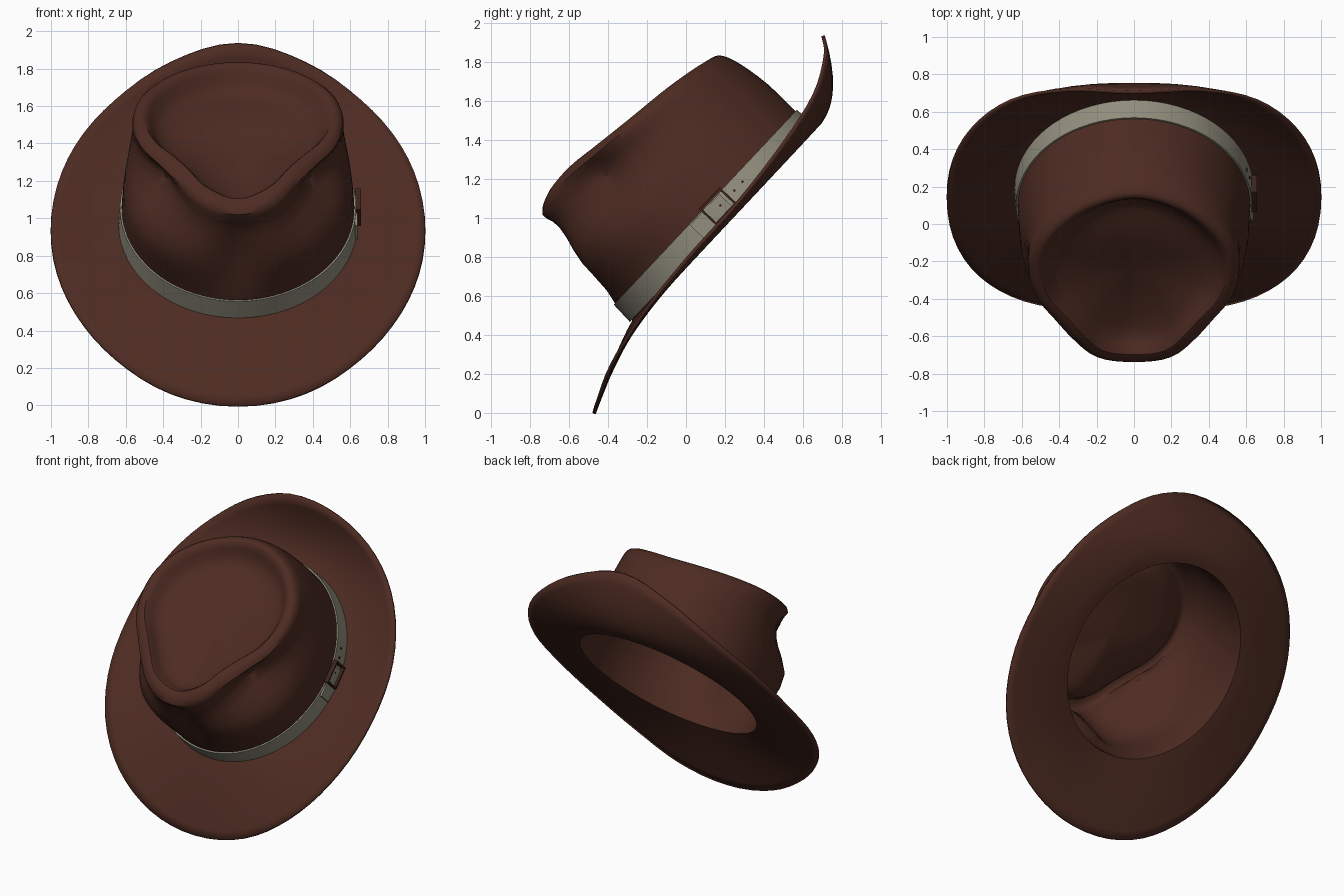
import bpy, math
from mathutils import Vector

if "Cube" in bpy.data.objects:
    bpy.data.objects.remove(bpy.data.objects["Cube"])

N = 72            # columns around the hat
TILT = math.atan2(0.729, 0.685)
CT, ST = math.cos(TILT), math.sin(TILT)


def material(name, rgb):
    m = bpy.data.materials.new(name)
    m.diffuse_color = (*rgb, 1)
    m.use_nodes = True
    m.node_tree.nodes["Principled BSDF"].inputs["Base Color"].default_value = m.diffuse_color
    return m


felt = material("brown_felt", (0.075, 0.0245, 0.016))
ribbon = material("grey_ribbon", (0.29, 0.275, 0.21))
metal = material("dark_buckle", (0.045, 0.017, 0.012))


def place(x, v, w):
    """Hat space (side, front-to-back, crown height) to the tilted world."""
    return Vector((x, 0.19 + CT * v - ST * w, 0.97 + ST * v + CT * w))


def cat(p0, p1, p2, p3, t):
    return 0.5 * (2 * p1 + (p2 - p0) * t + (2 * p0 - 5 * p1 + 4 * p2 - p3) * t * t
                  + (3 * p1 - p0 - 3 * p2 + p3) * t ** 3)


def around(table, a):
    """Smooth lookup in a table given every 20 degrees from front to back."""
    a = abs((a + math.pi) % (2 * math.pi) - math.pi)
    f = math.degrees(a) / 20
    i = min(int(f), 8)

    def g(k):
        k = abs(k)
        return table[k if k <= 9 else 18 - k]
    return cat(g(i - 1), g(i), g(i + 1), g(i + 2), f - i)


def base_r(a):
    return 1 / math.hypot(math.sin(a) / 0.625, math.cos(a) / 0.68)


def mesh_object(name, verts, faces, mat):
    me = bpy.data.meshes.new(name)
    me.from_pydata([place(*v) for v in verts], [], faces)
    me.materials.append(mat)
    me.update()
    ob = bpy.data.objects.new(name, me)
    bpy.context.collection.objects.link(ob)
    return ob


def smooth(ob, deg):
    bpy.ops.object.select_all(action='DESELECT')
    ob.select_set(True)
    bpy.context.view_layer.objects.active = ob
    bpy.ops.object.shade_smooth_by_angle(angle=math.radians(deg))


def ring_faces(rows, closed=False):
    return [(i * N + j, i * N + (j + 1) % N,
             ((i + 1) % rows) * N + (j + 1) % N, ((i + 1) % rows) * N + j)
            for i in range(rows if closed else rows - 1) for j in range(N)]


# Radii and heights every 20 degrees, front to back
MID = (.65, .672, .668, .632, .605, .605, .625, .645, .668, .68)
UPPER = (.61, .59, .505, .445, .505, .572, .612, .635, .65, .66)
LIP = (.60, .57, .505, .49, .53, .57, .602, .612, .62, .628)
LIP_W = (.735, .762, .77, .755, .735, .71, .685, .655, .627, .612)
RIM_W = (-.176, -.145, -.07, -.01, .02, .03, .065, .12, .215, .292)


def crown_controls(a):
    lip, lw = around(LIP, a), around(LIP_W, a)
    b = base_r(a)
    d = min(a, 2 * math.pi - a)
    crease = math.exp(-(math.degrees(d) / 9) ** 2)       # front centre fold
    lip_in = .05 + .04 * (1 + math.cos(a)) / 2
    return [(b, 0), (b * .995, .125), (around(MID, a) - .05 * crease, lw * .52),
            (around(UPPER, a) - .03 * crease, lw * .80), (lip, lw * .965),
            (lip - lip_in, lw + .004),
            (lip * .74, lw - .08), (lip * .42, lw * .3 + .38), (0.02, .575)]


# Hat body: brim rows from rim inwards, then crown rows up and into the dent
angles = [2 * math.pi * j / N for j in range(N)]
columns = []
for a in angles:
    s, c = math.sin(a), math.cos(a)
    b = base_r(a)
    e = 2 / 2.1
    rim = Vector((math.copysign(abs(s) ** e, s),
                  -0.06 - 1.107 * math.copysign(abs(c) ** e, c)))
    inner = Vector((b * s, -b * c))
    power = 1.15 + 1.05 * (1 - c) / 2
    col = []
    for k in range(9, 0, -1):
        t = k / 9
        p = inner.lerp(rim, t)
        col.append((p.x, p.y, around(RIM_W, a) * t ** power))
    ctrl = crown_controls(a)
    ctrl = [ctrl[0]] + ctrl + [ctrl[-1]]
    for i in range(1, len(ctrl) - 2):
        for k in range(3):
            r, w = (cat(*[ctrl[i + d][n] for d in (-1, 0, 1, 2)], k / 3) for n in (0, 1))
            col.append((r * s, -r * c, w))
    columns.append(col)

rows = len(columns[0])
verts = [columns[j][i] for i in range(rows) for j in range(N)]
faces = ring_faces(rows)
verts.append((0, 0, .573))
faces += [((rows - 1) * N + j, (rows - 1) * N + (j + 1) % N, rows * N) for j in range(N)]
hat = mesh_object("hat_body", verts, faces, felt)
sol = hat.modifiers.new("thickness", 'SOLIDIFY')
sol.thickness = 0.018
sol.offset = -1
smooth(hat, 40)

# Ribbon band around the crown
section = ((-.012, .004), (.014, .004), (.006, .125), (-.012, .125))
verts = [((base_r(a) + d) * math.sin(a), -(base_r(a) + d) * math.cos(a), w)
         for d, w in section for a in angles]
band = mesh_object("hat_band", verts, ring_faces(4, True), ribbon)
smooth(band, 40)


def box(name, centre, size, mat):
    cs = [tuple(centre[k] + size[k] / 2 * sg[k] for k in range(3))
          for sg in [(x, y, z) for x in (-1, 1) for y in (-1, 1) for z in (-1, 1)]]
    fs = [(0, 1, 3, 2), (4, 6, 7, 5), (0, 4, 5, 1), (2, 3, 7, 6), (0, 2, 6, 4), (1, 5, 7, 3)]
    return mesh_object(name, cs, fs, mat)


# Buckle frame and prong on the right side
BX, BV, BW = 0.642, 0.048, 0.082
for n, sg in (("front", -1), ("back", 1)):
    box("buckle_bar_" + n, (BX, BV + sg * .072, BW), (.03, .012, .122), metal)
for n, sg in (("lower", -1), ("upper", 1)):
    box("buckle_bar_" + n, (BX, BV, BW + sg * .056), (.03, .144, .01), metal)

# Strap end under the buckle, and punched holes
box("strap_end", (BX - .01, BV - .06, .065), (.012, .22, .108), ribbon)
for i, v in enumerate((.06, .17, .24)):
    a = math.pi / 2 + math.atan2(v, .64)
    r = base_r(a) + .012
    box("strap_hole_%d" % i, (r * math.sin(a), -r * math.cos(a), .075),
        (.008, .012, .012), metal)
